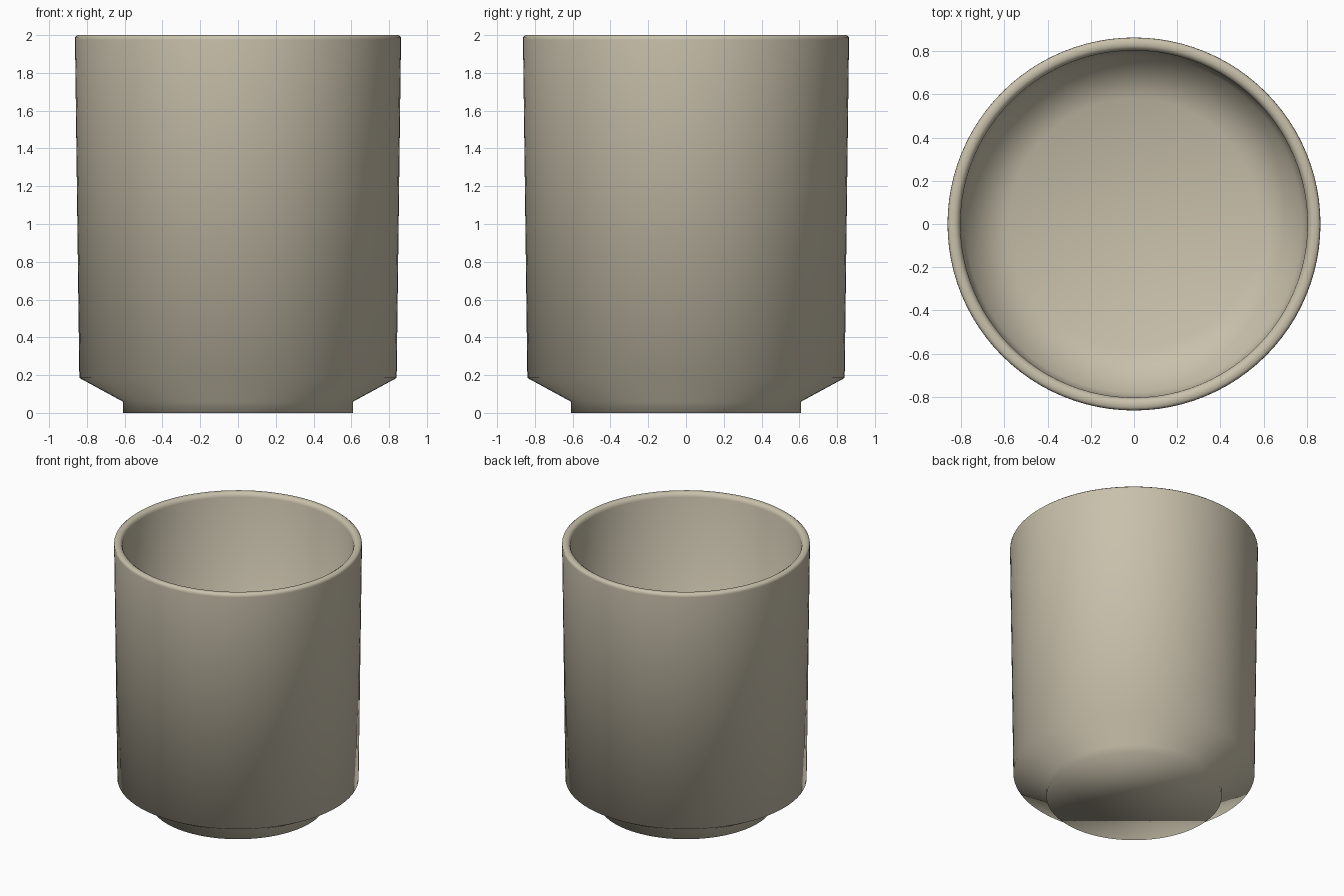
import bpy, math

if "Cube" in bpy.data.objects:
    bpy.data.objects.remove(bpy.data.objects["Cube"])

def lathe(name, profile, mat, n=96):
    """Spin an (r, z) profile around z; closes both ends with end caps."""
    verts = [(r * math.cos(2 * math.pi * i / n), r * math.sin(2 * math.pi * i / n), z)
             for r, z in profile for i in range(n)]
    faces = [(k * n + i, k * n + (i + 1) % n, (k + 1) * n + (i + 1) % n, (k + 1) * n + i)
             for k in range(len(profile) - 1) for i in range(n)]
    last = (len(profile) - 1) * n
    faces += [tuple(reversed(range(n))), tuple(range(last, last + n))]
    me = bpy.data.meshes.new(name)
    me.from_pydata(verts, [], faces)
    me.materials.append(mat)
    me.polygons.foreach_set("use_smooth", [True] * len(me.polygons))
    ob = bpy.data.objects.new(name, me)
    bpy.context.collection.objects.link(ob)
    return ob

clay = bpy.data.materials.new("beige_ceramic")
clay.diffuse_color = (0.58, 0.53, 0.41, 1)
clay.use_nodes = True
clay.node_tree.nodes["Principled BSDF"].inputs["Base Color"].default_value = clay.diffuse_color

# Cup: foot, chamfer, tapering wall, rounded lip, inner wall and floor
lathe("cup", [(0.61, 0), (0.61, 0.06), (0.84, 0.185), (0.863, 1.975), (0.862, 1.99),
              (0.85, 2.0), (0.825, 2.0), (0.81, 1.99), (0.803, 1.97), (0.78, 0.22),
              (0.58, 0.12)], clay)
